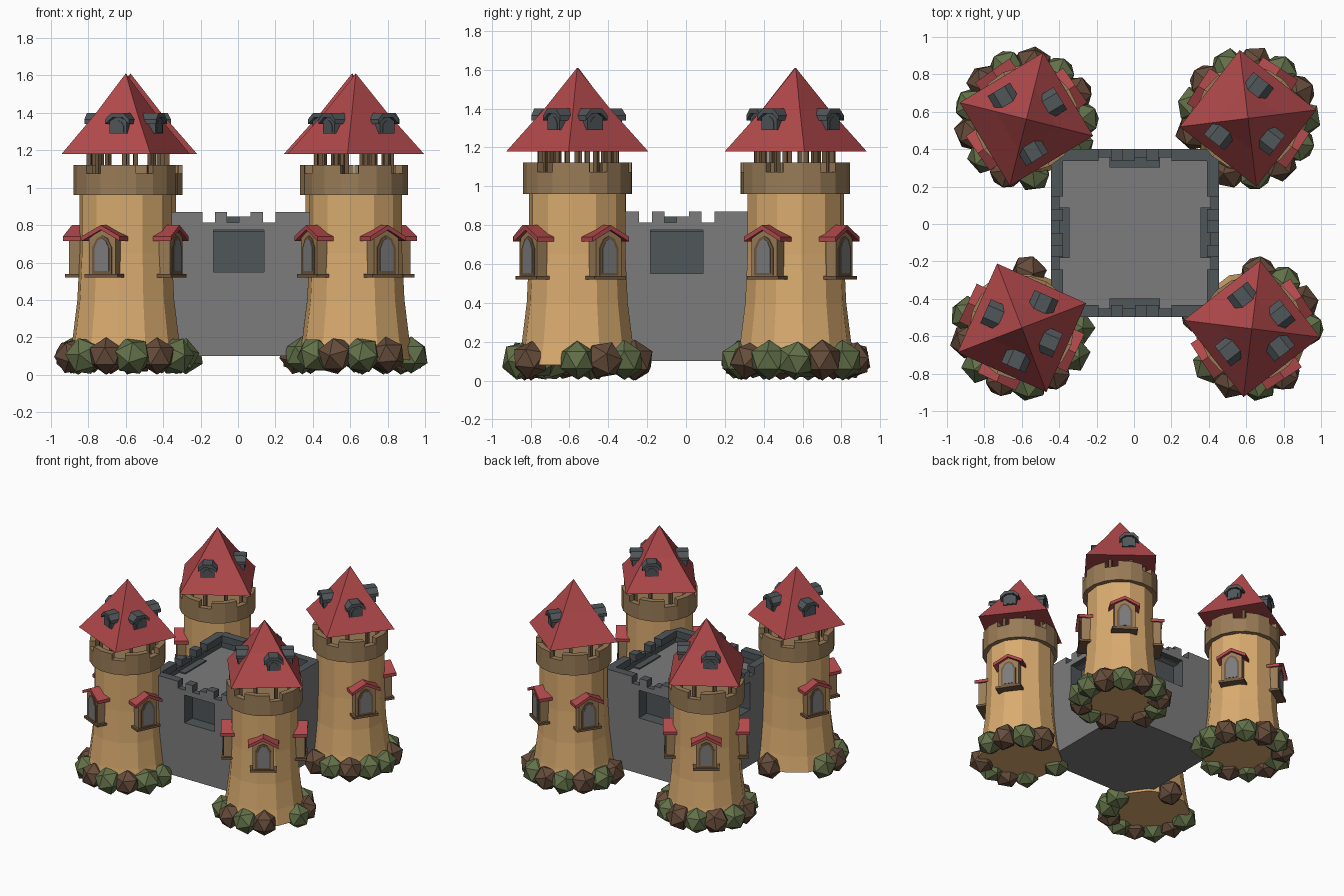
import bpy, bmesh, random
from math import radians, sin, cos, tan, pi
from mathutils import Matrix, Vector

if "Cube" in bpy.data.objects:
    bpy.data.objects.remove(bpy.data.objects["Cube"])
random.seed(4)


def material(name, *rgb):
    m = bpy.data.materials.new(name)
    m.use_nodes = True
    m.diffuse_color = (*rgb, 1)
    m.node_tree.nodes["Principled BSDF"].inputs["Base Color"].default_value = (*rgb, 1)
    return m


SAND = material("sandstone", .70, .41, .16)
BROWN = material("brown_stone", .32, .20, .095)
WOOD = material("dark_wood", .17, .10, .05)
RED = material("roof_red", .44, .066, .07)
GREY = material("wall_grey", .20, .20, .20)
SLATE = material("slate", .08, .092, .10)
GREEN = material("bush_green", .125, .165, .067)
EARTH = material("bush_brown", .13, .072, .043)


def finish(name, bm, mats, matrix=Matrix()):
    me = bpy.data.meshes.new(name)
    bmesh.ops.recalc_face_normals(bm, faces=bm.faces)
    bm.to_mesh(me)
    bm.free()
    for m in mats:
        me.materials.append(m)
    ob = bpy.data.objects.new(name, me)
    ob.matrix_world = matrix
    bpy.context.collection.objects.link(ob)
    return ob


def extrude(bm, points, offset):
    face = bm.faces.new([bm.verts.new(p) for p in points])
    new = bmesh.ops.extrude_face_region(bm, geom=[face])["geom"]
    bmesh.ops.translate(bm, vec=offset,
                        verts=[g for g in new if isinstance(g, bmesh.types.BMVert)])


def prism(name, profile, x0, x1, mat, matrix):
    """Solid with a (y, z) profile running outward along x."""
    bm = bmesh.new()
    extrude(bm, [(x0, y, z) for y, z in profile], (x1 - x0, 0, 0))
    finish(name, bm, [mat], matrix)


def lathe(name, profile, sides, mat, matrix):
    """Faceted turned solid from an (r, z) profile, closed at both ends."""
    bm = bmesh.new()
    rings = []
    for r, z in profile:
        rings.append([bm.verts.new((r * cos(2 * pi * i / sides), r * sin(2 * pi * i / sides), z))
                      for i in range(sides)])
    for a, b in zip(rings, rings[1:]):
        for i in range(sides):
            j = (i + 1) % sides
            bm.faces.new((a[i], a[j], b[j], b[i]))
    bm.faces.new(rings[0])
    bm.faces.new(rings[-1])
    bmesh.ops.remove_doubles(bm, verts=bm.verts, dist=.0001)
    finish(name, bm, [mat], matrix)


def turn(deg):
    return Matrix.Rotation(radians(deg), 4, 'Z')


def box(w, z0, z1):
    return [(-w, z0), (w, z0), (w, z1), (-w, z1)]


def arch(w, z0, z1, top):
    return [(-w, z0), (w, z0), (w, z1), (w * .55, z1 + (top - z1) * .75), (0, top),
            (-w * .55, z1 + (top - z1) * .75), (-w, z1)]


def chevron(w, eave, ridge, t):
    return [(-w, eave), (0, ridge - t), (w, eave), (w, eave + t), (0, ridge), (-w, eave + t)]


def bay(name, m):
    """Projecting window with its own little gabled roof."""
    prism(name + "_bay", [(-.078, .53), (.078, .53), (.078, .73), (0, .78), (-.078, .73)],
          .2, .298, BROWN, m)
    prism(name + "_bay_sill", box(.097, .52, .538), .2, .312, WOOD, m)
    prism(name + "_bay_roof", chevron(.112, .715, .80, .025), .2, .318, RED, m)
    prism(name + "_window_frame", arch(.058, .54, .68, .745), .29, .303, WOOD, m)
    prism(name + "_window_glass", arch(.042, .555, .675, .73), .29, .306, GREY, m)


def dormer(name, m):
    prism(name + "_dormer", [(-.05, 1.29), (.05, 1.29), (.05, 1.355), (0, 1.385), (-.05, 1.355)],
          .08, .2, SLATE, m)
    prism(name + "_dormer_roof", [(-.07, 1.34), (-.03, 1.375), (.03, 1.375), (.07, 1.34),
                                  (.07, 1.365), (.035, 1.4), (-.035, 1.4), (-.07, 1.365)],
          .06, .213, SLATE, m)
    prism(name + "_dormer_frame", arch(.033, 1.295, 1.33, 1.36), .19, .204, SLATE, m)


def bushes(name, m, gaps):
    bm = bmesh.new()
    for i in range(13):
        a = 360 * i / 13
        if any(lo <= a <= hi for lo, hi in gaps):
            continue
        r = random.uniform(.098, .107)
        place = (m @ turn(a) @ Matrix.Translation((.295, 0, .108))
                 @ Matrix.Rotation(random.uniform(0, 3), 4, random.choice('XYZ')))
        new = bmesh.ops.create_icosphere(bm, subdivisions=1, radius=r, matrix=place)["verts"]
        for f in {f for v in new for f in v.link_faces}:
            f.material_index = i % 2
    low = min(v.co.z for v in bm.verts)
    bmesh.ops.translate(bm, vec=(0, 0, -low), verts=bm.verts)
    finish(name + "_bushes", bm, [GREEN, EARTH])


def tower(name, x, y, rot, bays, dormers, gaps):
    spot = Matrix.Translation((x, y, 0))
    m = spot @ turn(rot)
    lathe(name + "_body", [(.31, .08), (.287, .2), (.262, .4), (.25, .65), (.25, .97)], 12, SAND, m)
    lathe(name + "_parapet", [(.24, .96), (.28, .96), (.28, 1.075), (.235, 1.075),
                              (.235, 1.03), (.01, 1.03)], 18, BROWN, m)
    # battlements, each spanning two parapet facets
    bm = bmesh.new()
    for k in range(6):
        angles = [radians(60 * k + d) for d in (-20, 0, 20)]
        ring = [(.28 * cos(a), .28 * sin(a), 1.07) for a in angles]
        ring += [(.235 * cos(a), .235 * sin(a), 1.07) for a in reversed(angles)]
        extrude(bm, ring, (0, 0, .052))
    finish(name + "_battlements", bm, [BROWN], m)
    # posts carrying the roof
    for k in range(8):
        prism(name + "_post", box(.012, 1.02, 1.22), .185, .209, WOOD, m @ turn(45 * k + 22))
    lathe(name + "_roof", [(.368, 1.18), (.17, 1.4), (.001, 1.61)], 4, RED, m)
    for a in bays:
        bay(name, spot @ turn(a))
    for a in dormers:
        face = rot + 45 + 90 * round((a - rot - 45) / 90)
        shift = .165 * tan(radians(a - face))
        dormer(name, spot @ turn(face) @ Matrix.Translation((0, shift, 0)))
    bushes(name, spot, gaps)


tower("front_right_tower", -.60, -.555, 21, (155, 245, 335), (49, 155, 261, 333), [(25, 60), (95, 140)])
tower("front_left_tower", .63, -.56, -7, (-57, 33, 213), (25, 106, 225, 327),
      [(100, 140), (180, 210), (325, 350)])
tower("back_right_tower", -.575, .56, 76, (35, 125, 215), (32, 136, 281), [(300, 325)])
tower("back_left_tower", .61, .565, 7, (-33, 57, 147), (72, 211, 316), [(210, 230)])

# keep: sunken roof and a deep niche in every wall
cx, cy, half, top = .005, -.048, .45, .815
bm = bmesh.new()
bmesh.ops.create_cube(bm, size=1, matrix=Matrix.Translation((0, 0, (top + .1) / 2))
                      @ Matrix.Diagonal((2 * half, 2 * half, top - .1, 1)))
roof = [f for f in bm.faces if f.normal.z > .9]
rim = bmesh.ops.inset_individual(bm, faces=roof, thickness=.065)["faces"]
sides = bmesh.ops.inset_individual(bm, faces=roof, thickness=0, depth=-.05)["faces"]
for f in rim + sides:
    f.material_index = 1
cuts = [((s * .135, 0, 0), (1, 0, 0)) for s in (-1, 1)]
cuts += [((0, s * .135, 0), (0, 1, 0)) for s in (-1, 1)]
cuts += [((0, 0, z), (0, 0, 1)) for z in (.55, .775)]
for co, no in cuts:
    bmesh.ops.bisect_plane(bm, geom=bm.verts[:] + bm.edges[:] + bm.faces[:],
                           plane_co=co, plane_no=no)
bm.normal_update()
niches = []
for f in bm.faces:
    c = f.calc_center_median()
    outer = max(abs(c.x), abs(c.y)) > half - .01
    if outer and abs(f.normal.z) < .1 and min(abs(c.x), abs(c.y)) < .1 and .55 < c.z < .775:
        niches.append(f)
reveals = bmesh.ops.inset_individual(bm, faces=niches, thickness=0, depth=-.1)["faces"]
for f in niches + reveals:
    f.material_index = 1
finish("keep", bm, [GREY, SLATE], Matrix.Translation((cx, cy, 0)))

# keep battlements: long corner blocks and small merlons along each side
for k in range(4):
    bm = bmesh.new()
    blocks = ((-half, -.195, .055), (-.128, -.063, .055), (0, .063, .03),
              (.063, .128, .055), (.195, half - .065, .055))
    for a, b, h in blocks:
        extrude(bm, [(half - .065, a, top), (half, a, top), (half, b, top), (half - .065, b, top)],
                (0, 0, h))
    bmesh.ops.recalc_face_normals(bm, faces=bm.faces)
    for f in bm.faces:
        outside = f.normal.x > .9 or f.calc_center_median().y < -half + .001
        f.material_index = 0 if outside else 1
    finish("keep_battlements", bm, [GREY, SLATE], Matrix.Translation((cx, cy, 0)) @ turn(90 * k))
